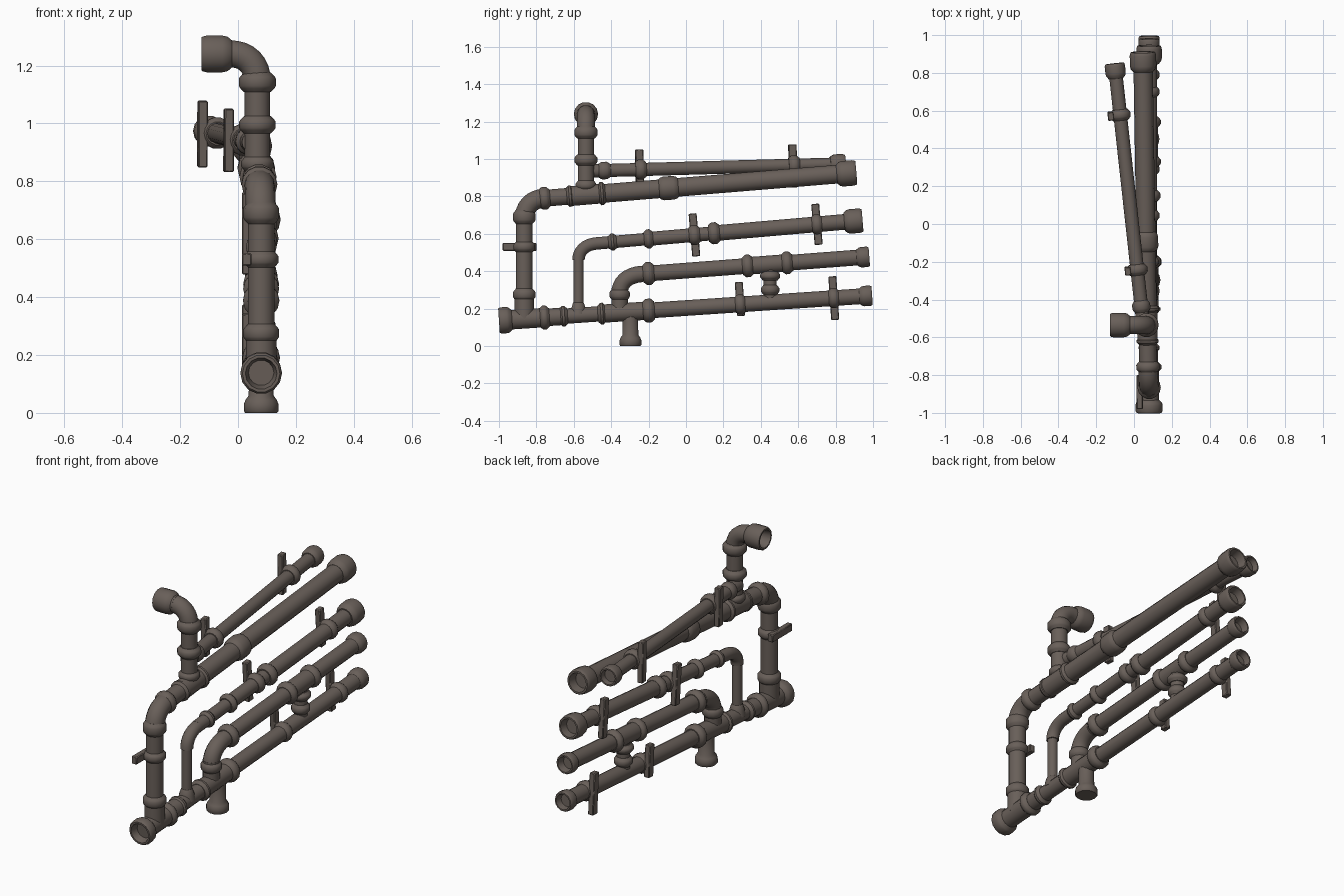
import bpy, bmesh, math
from mathutils import Vector as V

if "Cube" in bpy.data.objects:
    bpy.data.objects.remove(bpy.data.objects["Cube"])

SIDES = 14
X, Y, Z = V((1, 0, 0)), V((0, 1, 0)), V((0, 0, 1))
PX = 0.08                                   # plane that holds most of the pipework

mat = bpy.data.materials.new("dull_brown_grey")
mat.diffuse_color = (0.14, 0.115, 0.10, 1)
mat.use_nodes = True
mat.node_tree.nodes["Principled BSDF"].inputs["Base Color"].default_value = mat.diffuse_color


def finish(name, bm):
    bmesh.ops.recalc_face_normals(bm, faces=bm.faces)
    me = bpy.data.meshes.new(name)
    bm.to_mesh(me)
    bm.free()
    me.materials.append(mat)
    me.shade_smooth()
    me.set_sharp_from_angle(angle=math.radians(42))
    ob = bpy.data.objects.new(name, me)
    bpy.context.collection.objects.link(ob)
    return ob


def skin(name, rings, ref=X):
    """Skin rings given as (centre, axis, radius) and close both ends."""
    bm, loops = bmesh.new(), []
    for c, d, r in rings:
        d = d.normalized()
        u = (ref - d * ref.dot(d)).normalized()
        w = d.cross(u)
        loops.append([bm.verts.new(c + (u * math.cos(a) + w * math.sin(a)) * r)
                      for a in (2 * math.pi * i / SIDES for i in range(SIDES))])
    for a, b in zip(loops, loops[1:]):
        for i in range(SIDES):
            j = (i + 1) % SIDES
            bm.faces.new((a[i], a[j], b[j], b[i]))
    bm.faces.new(loops[0])
    bm.faces.new(loops[-1])
    return finish(name, bm)


def perp(d):
    return X if abs(d.normalized().x) < 0.7 else Y


def lathe(name, p, d, profile):
    d = d.normalized()
    return skin(name, [(p + d * t, d, r) for t, r in profile], perp(d))


def pipe(name, a, b, r, r2=None):
    return skin(name, [(a, b - a, r), (b, b - a, r2 or r)], perp(b - a))


def collar(name, p, d, r, w):
    h = w / 2
    return lathe(name, p, d, [(-h - .012, r * .74), (-h, r * .92), (-h * .6, r),
                              (h * .6, r), (h, r * .92), (h + .012, r * .74)])


def socket(name, p, d, r, w):
    """Open end fitting; p is the rim centre and d points outward."""
    return lathe(name, p, d, [(-w - .015, r * .74), (-w, r * .94), (-w * .8, r), (-w * .2, r),
                              (-.004, r * .95), (0, r * .9), (0, r * .76),
                              (-w * .45, r * .66), (-w * .9, r * .58)])


def elbow(name, a, corner, b, r, ref):
    """Quarter bend from a to b with its tangents meeting at corner."""
    rings = []
    for i in range(9):
        t = i / 8
        k = 0.83                            # conic weight close to a circular arc
        den = (1 - t) ** 2 + 2 * k * t * (1 - t) + t * t
        c = (a * (1 - t) ** 2 + corner * 2 * k * t * (1 - t) + b * t * t) / den
        d = (corner - a).normalized() * (1 - t) + (b - corner).normalized() * t
        rings.append((c, d, r))
    return skin(name, rings, ref)


def clamp(name, p, d, bar, lo, hi, r=.055):
    """Strap around the pipe with a flat mounting bar on its left side."""
    d = d.normalized()
    collar(name + "_strap", p, d, r, .034)
    bar = (bar - d * bar.dot(d)).normalized()
    side = d.cross(bar)
    bm = bmesh.new()
    bmesh.ops.create_cube(bm, size=1)
    for v in bm.verts:
        s, l, t = v.co
        v.co = p + side * (-.05 + s * .033) + d * (l * .043) + bar * ((lo + hi) / 2 + t * (hi - lo))
    bmesh.ops.bevel(bm, geom=bm.edges[:], offset=.004, segments=1, affect='EDGES')
    finish(name + "_bar", bm)


def line(a, b):
    """Point on the line a-b at a given y."""
    return lambda y: a + (b - a) * ((y - a.y) / (b.y - a.y))


# sloping runs: line function, (from y, to y, radius), collars (y, r, w), end socket (r, w)
runs = {
    "lowest_run": (line(V((PX, -1, .136)), V((PX, .995, .27))),
                   [(-.96, -.757, .053), (-.757, -.655, .048), (-.655, -.45, .042),
                    (-.45, -.2, .05), (-.2, .96, .043)],
                   [(-.757, .066, .03), (-.655, .056, .022), (-.45, .06, .02), (-.2, .065, .04)],
                   (.056, .055)),
    "second_run": (line(V((PX, -.2, .388)), V((PX, .98, .478))),
                   [(-.26, .33, .043), (.33, .54, .048), (.54, .94, .043)],
                   [(-.2, .063, .036), (.33, .062, .034), (.54, .062, .034)], (.056, .055)),
    "third_run": (line(V((PX, -.393, .556)), V((PX, .944, .672))),
                  [(-.49, -.2, .034), (-.2, .15, .038), (.15, .9, .043)],
                  [(-.393, .047, .02), (-.2, .053, .024), (.15, .06, .036)], (.067, .083)),
    "upper_run": (line(V((.074, -.757, .79)), V((.047, .91, .927))),
                  [(-.78, -.62, .046), (-.62, -.45, .054), (-.45, .86, .051)],
                  [(-.757, .062, .036), (-.62, .058, .02), (-.45, .064, .02), (-.093, .065, .085)],
                  (.07, .09)),
    "branch_run": (line(V((.04, -.45, .938)), V((-.103, .85, .974))),
                   [(-.535, .82, .036)], [(-.437, .048, .04)], (.054, .065)),
}
ends = {"lowest_run": .995, "second_run": .98, "third_run": .944, "upper_run": .91, "branch_run": .85}
for name, (at, parts, rings, (er, ew)) in runs.items():
    d = at(1) - at(0)
    for i, (y0, y1, r) in enumerate(parts):
        pipe(f"{name}_pipe_{i + 1}", at(y0), at(y1), r)
    for i, (y, r, w) in enumerate(rings):
        collar(f"{name}_collar_{i + 1}", at(y), d, r, w)
    socket(name + "_end_socket", at(ends[name]), d, er, ew)
low, second, third, upper, branch = (v[0] for v in runs.values())

# front mouth of the lowest run
socket("front_mouth", low(-1), low(-1) - low(0), .072, .055)

# mounting clamps along the runs
for name, at, y, lo, hi in [("lowest_clamp_a", low, .29, -.062, .12), ("lowest_clamp_b", low, .79, -.117, .117),
                            ("third_clamp_a", third, .045, -.115, .115), ("third_clamp_b", third, .7, -.11, .11),
                            ("branch_clamp_a", branch, -.243, -.112, .107),
                            ("branch_clamp_b", branch, .577, -.118, .112)]:
    clamp(name, at(y), at(1) - at(0), Z, lo, hi)


def at(y, z, x=PX):
    return V((x, y, z))


# tall front upright with bend into the upper run
pipe("front_upright", at(-.865, .15), at(-.865, .70), .046)
collar("front_upright_low_collar", at(-.865, .275), Z, .062, .04)
pipe("front_upright_tee", at(-.865, .14), at(-.865, .27), .053)
collar("front_upright_top_collar", at(-.865, .69), Z, .062, .05)
elbow("front_upright_bend", at(-.865, .68), at(-.865, .782, .077), upper(-.765), .052, X)
clamp("front_upright_clamp", at(-.865, .53), Z, -Y, -.065, .115, .06)

# thin upright feeding the third run
pipe("thin_upright", at(-.575, .17), at(-.575, .47), .028)
lathe("thin_upright_foot", at(-.575, .17), Z, [(0, .045), (.03, .04), (.06, .03), (.065, .025)])
elbow("thin_upright_bend", at(-.575, .46), third(-.575), third(-.48), .034, X)

# short upright feeding the second run
pipe("short_upright", at(-.355, .18), at(-.355, .31), .045)
collar("short_upright_collar", at(-.355, .275), Z, .056, .036)
elbow("short_upright_bend", at(-.355, .285), second(-.355), second(-.24), .045, X)

# link between the two lowest runs
pipe("link_pipe", at(.45, .24), at(.45, .43), .036)
collar("link_low_collar", at(.45, .3), Z, .05, .03)
collar("link_top_collar", at(.45, .375), Z, .055, .025)

# drain stub standing on the ground
lathe("drain_stub", at(-.297, 0), Z, [(0, .055), (.006, .06), (.03, .06), (.045, .054),
                                      (.06, .043), (.17, .042)])

# riser on the upper run, bending to the left
RX, RY = .067, -.535
pipe("riser_pipe", at(RY, .8, RX), at(RY, 1.15, RX), .044)
for i, (z, r, w) in enumerate([(.86, .056, .03), (.995, .063, .036), (1.142, .064, .042)]):
    collar(f"riser_collar_{i + 1}", at(RY, z, RX), Z, r, w)
elbow("riser_bend", at(RY, 1.145, RX), at(RY, 1.24, RX), at(RY, 1.24, -.025), .048, Y)
pipe("riser_outlet_pipe", at(RY, 1.24, -.01), at(RY, 1.24, -.06), .048)
socket("riser_outlet_socket", at(RY, 1.24, -.126), -X, .065, .09)
